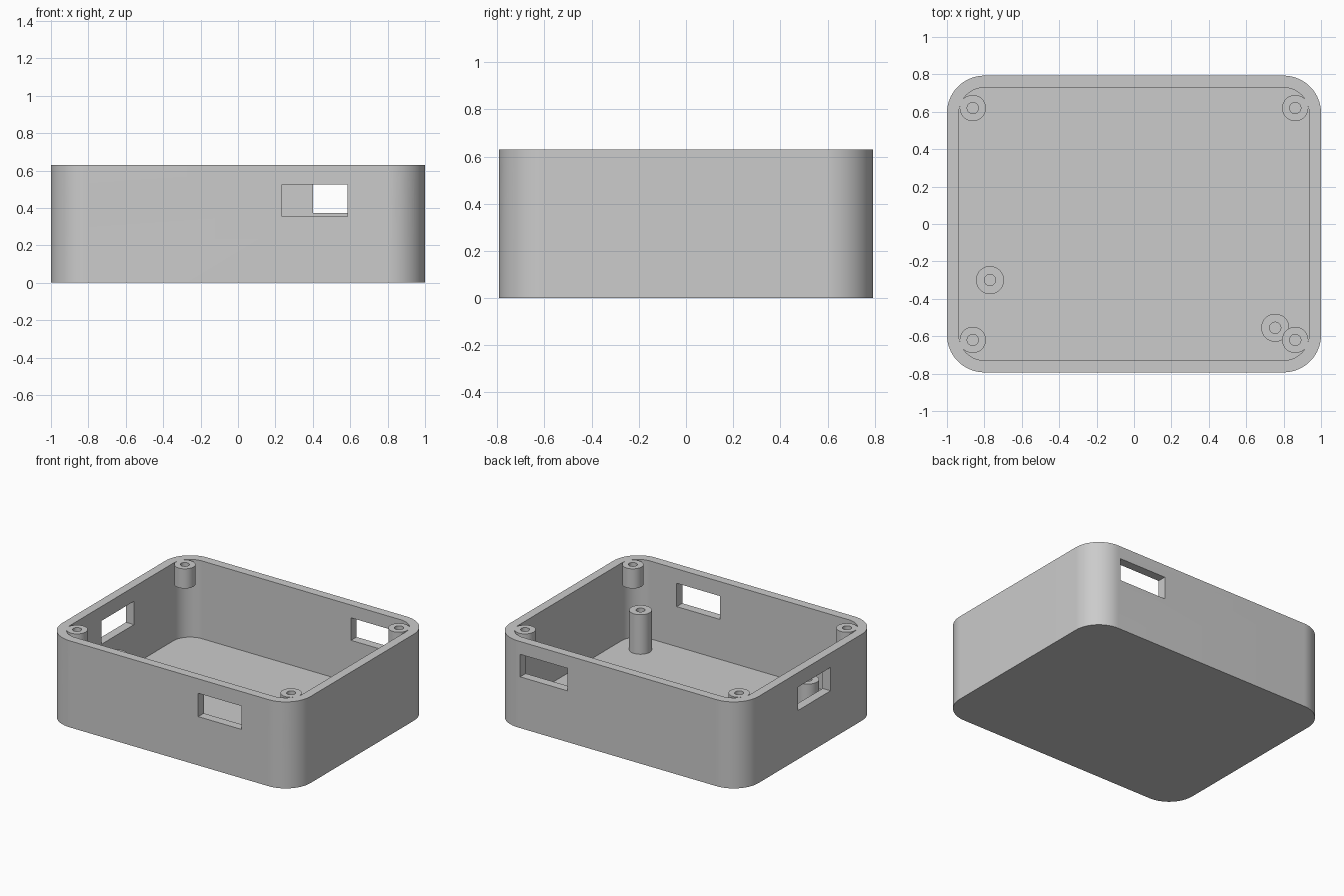
import bpy, bmesh, math

if "Cube" in bpy.data.objects:
    bpy.data.objects.remove(bpy.data.objects["Cube"], do_unlink=True)

# Overall dimensions
HALF_X, HALF_Y, HEIGHT = 1.0, 0.793, 0.63
WALL, CORNER = 0.064, 0.2

grey = bpy.data.materials.new("matte_grey")
grey.use_nodes = True
colour = (0.6, 0.6, 0.6, 1)
grey.diffuse_color = colour
for node in grey.node_tree.nodes:
    if node.type == 'BSDF_PRINCIPLED':
        node.inputs["Base Color"].default_value = colour


def make_object(name, bm):
    bmesh.ops.recalc_face_normals(bm, faces=bm.faces)
    mesh = bpy.data.meshes.new(name)
    bm.to_mesh(mesh)
    bm.free()
    mesh.materials.append(grey)
    obj = bpy.data.objects.new(name, mesh)
    bpy.context.collection.objects.link(obj)
    return obj


def activate(obj):
    bpy.ops.object.select_all(action='DESELECT')
    obj.select_set(True)
    bpy.context.view_layer.objects.active = obj


def smooth(obj):
    activate(obj)
    bpy.ops.object.shade_smooth_by_angle(angle=math.radians(30))


def rounded_block(name, hx, hy, radius, z0, z1, steps=24):
    """Upright prism with a rounded rectangle as its outline."""
    bm = bmesh.new()
    outline = []
    for quarter, (sx, sy) in enumerate([(1, 1), (-1, 1), (-1, -1), (1, -1)]):
        for i in range(steps + 1):
            a = (quarter + i / steps) * math.pi / 2
            outline.append(bm.verts.new((sx * (hx - radius) + radius * math.cos(a),
                                         sy * (hy - radius) + radius * math.sin(a), z0)))
    base = bm.faces.new(outline)
    top = bmesh.ops.extrude_face_region(bm, geom=[base])["geom"]
    bmesh.ops.translate(bm, vec=(0, 0, z1 - z0),
                        verts=[v for v in top if isinstance(v, bmesh.types.BMVert)])
    return make_object(name, bm)


def box(name, x, y, z):
    """Box from its three coordinate ranges."""
    bm = bmesh.new()
    bmesh.ops.create_cube(bm, size=1)
    for v in bm.verts:
        v.co = [r[0] if c < 0 else r[1] for c, r in zip(v.co, (x, y, z))]
    return make_object(name, bm)


def tube(name, x, y, z0, z1, outer, inner, sides=40):
    """Round post with a screw hole down its middle."""
    bm = bmesh.new()
    section = [(outer, z0), (outer, z1), (inner, z1), (inner, z0)]
    rings = [[bm.verts.new((x + r * math.cos(2 * math.pi * i / sides),
                            y + r * math.sin(2 * math.pi * i / sides), z))
              for i in range(sides)] for r, z in section]
    for k, ring in enumerate(rings):
        following = rings[(k + 1) % len(rings)]
        for i in range(sides):
            j = (i + 1) % sides
            bm.faces.new((ring[i], ring[j], following[j], following[i]))
    obj = make_object(name, bm)
    smooth(obj)
    return obj


def cut(target, cutter):
    cutter.hide_render = True
    mod = target.modifiers.new("cut", 'BOOLEAN')
    mod.operation = 'DIFFERENCE'
    mod.solver = 'EXACT'
    mod.object = cutter
    activate(target)
    bpy.ops.object.modifier_apply(modifier=mod.name)
    bpy.data.objects.remove(cutter, do_unlink=True)


# Open tray
case = rounded_block("case_shell", HALF_X, HALF_Y, CORNER, 0, HEIGHT)
cut(case, rounded_block("cavity_cutter", HALF_X - WALL, HALF_Y - WALL,
                        CORNER - WALL, WALL, HEIGHT + 0.1))

# Connector windows in the front, back and one end wall
cut(case, box("front_window", (0.235, 0.585), (-0.9, -0.7), (0.355, 0.525)))
cut(case, box("back_window", (0.4, 0.78), (0.7, 0.9), (0.373, 0.537)))
cut(case, box("end_window", (-1.1, -0.9), (-0.235, 0.14), (0.355, 0.525)))

# Round openings near the front corners
for side in (-1, 1):
    bm = bmesh.new()
    bmesh.ops.create_cone(bm, cap_ends=True, segments=48, radius1=0.08,
                          radius2=0.08, depth=0.2)
    for v in bm.verts:
        v.co = (v.co.x + side * 0.863, v.co.z - 0.78, v.co.y + 0.485)
    cut(case, make_object("round_opening", bm))
smooth(case)

# Lid screw posts hanging in the four corners
for x_name, sx in (("left", 1), ("right", -1)):
    for y_name, sy in (("front", -1), ("back", 1)):
        tube(f"lid_post_{y_name}_{x_name}", sx * 0.862, sy * 0.62,
             0.487, HEIGHT, 0.07, 0.03)

# Board standoffs rising from the floor
tube("standoff_right", -0.77, -0.3, WALL, 0.352, 0.075, 0.03)
tube("standoff_left", 0.755, -0.555, WALL, 0.352, 0.075, 0.03)
